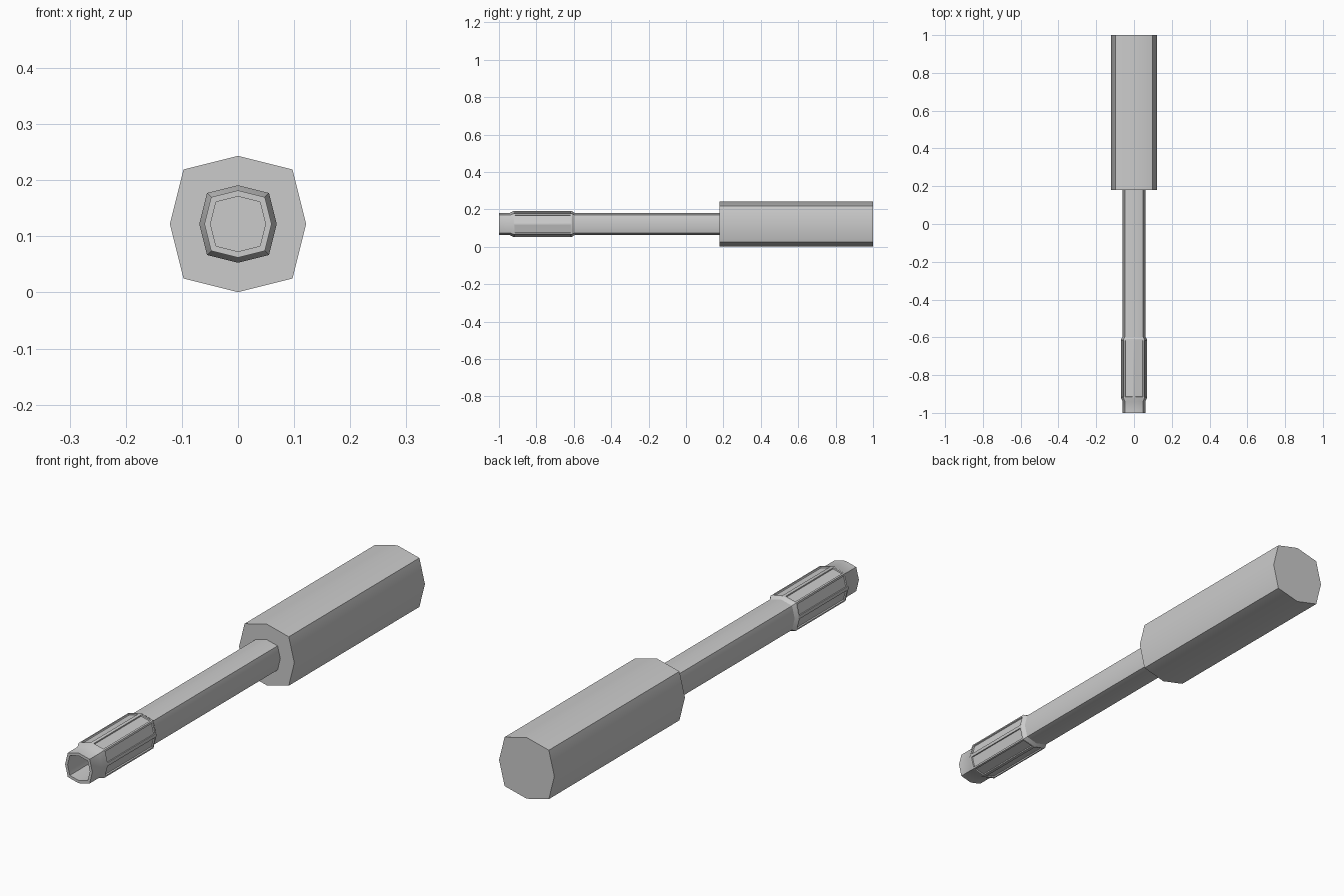
import bpy, bmesh, math

if "Cube" in bpy.data.objects:
    bpy.data.objects.remove(bpy.data.objects["Cube"])

CZ = 0.122  # height of the long axis


def ring(bm, y, r):
    """Eight-sided cross-section: bulged square with corners at 0.8 r."""
    d = r * 0.8
    pts = [(r, 0), (d, d), (0, r), (-d, d), (-r, 0), (-d, -d), (0, -r), (d, -d)]
    return [bm.verts.new((x, y, CZ + z)) for x, z in pts]


def sweep(name, profile, panel_segment=None):
    """Skin rings along y, cap both ends, optionally recess one segment's panels."""
    bm = bmesh.new()
    rings = [ring(bm, y, r) for y, r in profile]
    panels = []
    for s, (a, b) in enumerate(zip(rings, rings[1:])):
        for i in range(8):
            j = (i + 1) % 8
            f = bm.faces.new((a[i], a[j], b[j], b[i]))
            if s == panel_segment:
                panels.append(f)
    bm.faces.new(rings[0])
    bm.faces.new(rings[-1])
    bmesh.ops.recalc_face_normals(bm, faces=bm.faces)
    if panels:
        bmesh.ops.inset_individual(bm, faces=panels, thickness=0.007, use_even_offset=True)
        bmesh.ops.inset_individual(bm, faces=panels, thickness=0.001, depth=-0.005,
                                   use_even_offset=True)
    mesh = bpy.data.meshes.new(name)
    bm.to_mesh(mesh)
    bm.free()
    ob = bpy.data.objects.new(name, mesh)
    bpy.context.collection.objects.link(ob)
    bpy.ops.object.select_all(action='DESELECT')
    ob.select_set(True)
    bpy.context.view_layer.objects.active = ob
    bpy.ops.object.shade_smooth_by_angle(angle=math.radians(30))
    return ob


# Thick rear body
sweep("rear_body", [(0.18, 0.1215), (1.0, 0.1215)])

# Slim tube: bore floor, bore mouth, rim, collar with recessed panels, shaft
sweep("front_tube", [
    (-0.70, 0.049), (-1.0, 0.049), (-1.0, 0.060),
    (-0.94, 0.060), (-0.922, 0.069), (-0.61, 0.069),
    (-0.597, 0.060), (0.20, 0.060)], panel_segment=4)
